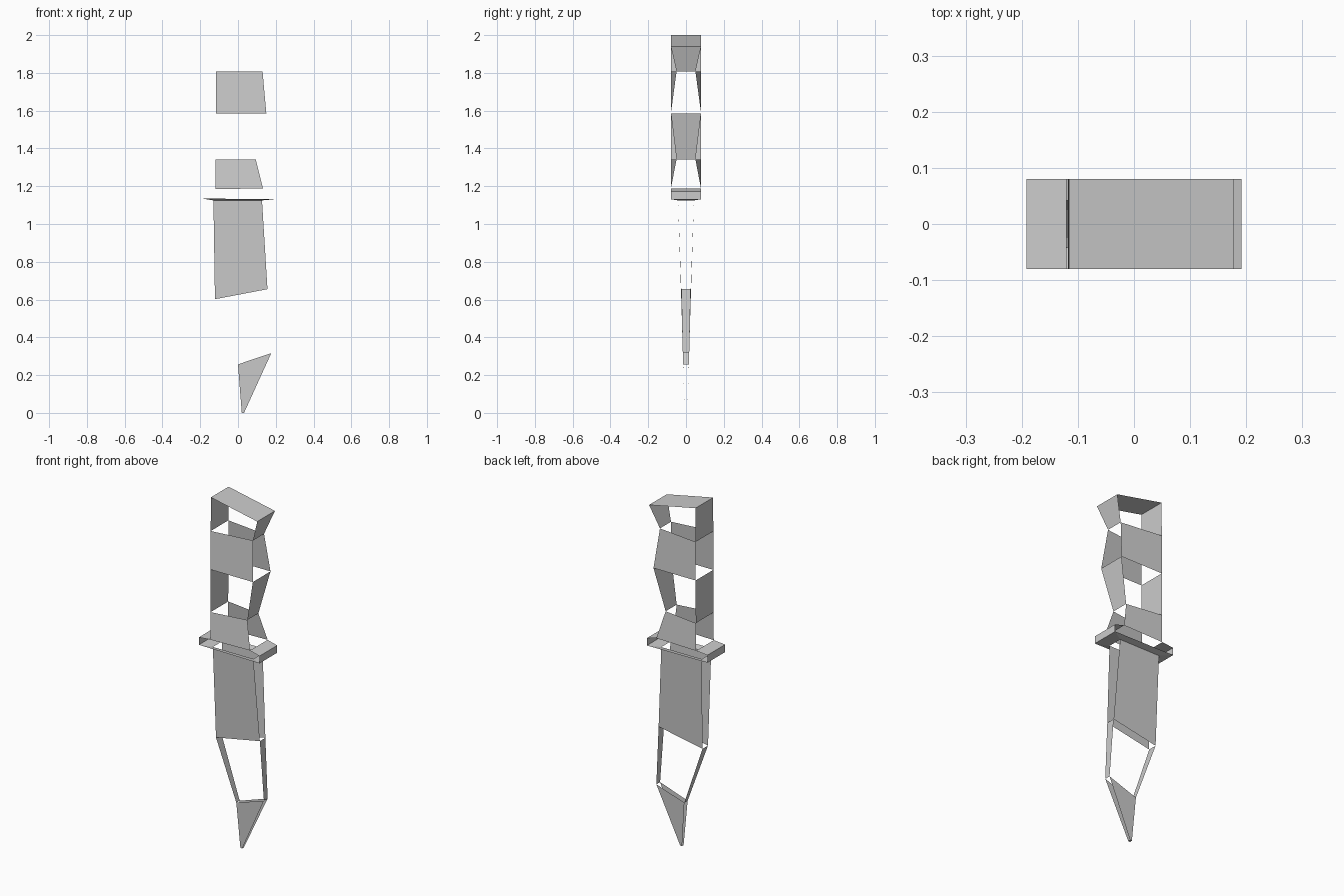
import bpy

if "Cube" in bpy.data.objects:
    bpy.data.objects.remove(bpy.data.objects["Cube"])


# A station is a (left, right) pair of (x, half_depth, z) points: one cross-section of the knife
def corners(station):
    (lx, ly, lz), (rx, ry, rz) = station
    return [(lx, -ly, lz), (rx, -ry, rz), (rx, ry, rz), (lx, ly, lz)]


def build(name, stations, sides, cap_top=False, cap_bottom=False):
    """Join stations from top to bottom; each section has 'faces' (front/back),
    'walls' (left/right) or 'all' sides, the rest is left open."""
    pick = {"faces": (0, 2), "walls": (1, 3), "all": (0, 1, 2, 3)}
    verts = [c for s in stations for c in corners(s)]
    faces = []
    for i, kind in enumerate(sides):
        a, b = 4 * i, 4 * i + 4
        for j in pick[kind]:
            k = (j + 1) % 4
            faces.append((a + j, b + j, b + k, a + k))
    if cap_top:
        faces.append((0, 1, 2, 3))
    if cap_bottom:
        n = len(verts)
        faces.append((n - 1, n - 2, n - 3, n - 4))
    mesh = bpy.data.meshes.new(name)
    mesh.from_pydata(verts, [], faces)
    mesh.update()
    obj = bpy.data.objects.new(name, mesh)
    bpy.context.collection.objects.link(obj)
    return obj


# Shared cross-sections where the parts meet
handle_base = ((-0.12, 0.08, 1.184), (0.132, 0.08, 1.189))
blade_base = ((-0.13, 0.042, 1.125), (0.127, 0.042, 1.125))

# Grip with finger grooves, alternating open sections and slanted pommel cap
build("handle", [
    ((-0.116, 0.08, 2.0), (0.178, 0.08, 1.94)),
    ((-0.117, 0.08, 1.807), (0.13, 0.05, 1.807)),
    ((-0.117, 0.08, 1.586), (0.15, 0.08, 1.586)),
    ((-0.118, 0.08, 1.342), (0.094, 0.05, 1.342)),
    handle_base,
], ["walls", "faces", "walls", "faces"], cap_top=True)

# Cross guard: shoulders, end walls, underside ring around the blade
guard_top = ((-0.192, 0.08, 1.178), (0.192, 0.08, 1.173))
guard_bottom = ((-0.192, 0.08, 1.135), (0.192, 0.08, 1.131))
build("guard", [handle_base, guard_top, guard_bottom, blade_base],
      ["walls", "walls", "all"])

# Blade: flat cheeks, open middle with edge strips, pointed tip
build("blade", [
    blade_base,
    ((-0.122, 0.025, 0.602), (0.156, 0.025, 0.655)),
    ((0.0, 0.015, 0.257), (0.176, 0.017, 0.316)),
    ((0.02, 0.007, 0.0), (0.032, 0.007, 0.0)),
], ["faces", "walls", "faces"], cap_bottom=True)
